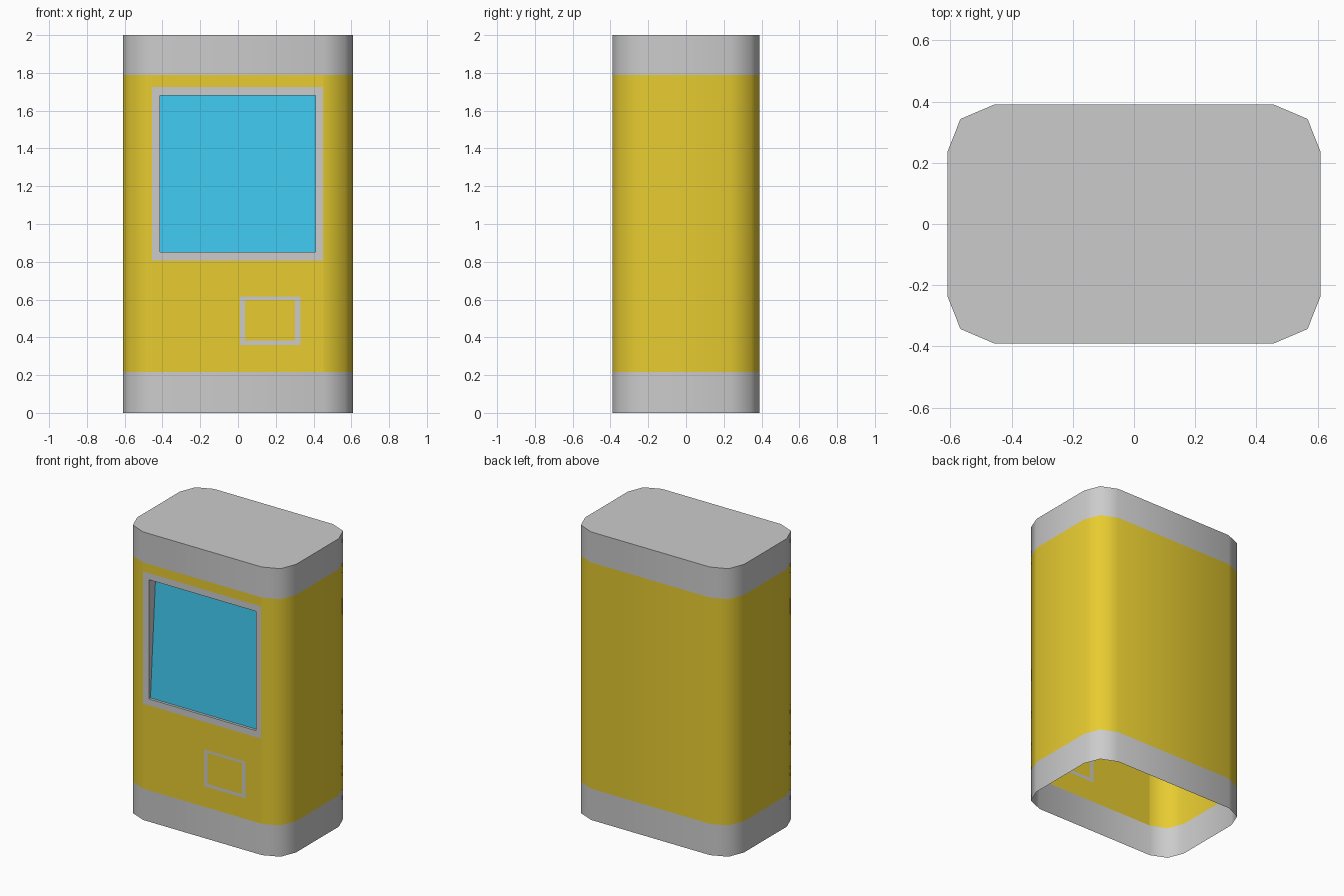
import bpy
import math

if "Cube" in bpy.data.objects:
    bpy.data.objects.remove(bpy.data.objects["Cube"])

FRONT = -0.39


def material(name, color):
    m = bpy.data.materials.new(name)
    m.diffuse_color = color
    m.use_nodes = True
    m.node_tree.nodes["Principled BSDF"].inputs["Base Color"].default_value = m.diffuse_color
    return m


YELLOW = material("yellow", (0.80, 0.60, 0.03, 1))
BLUE = material("blue", (0.05, 0.57, 0.84, 1))


def make(name, verts, faces, mat=None, smooth=False):
    me = bpy.data.meshes.new(name)
    me.from_pydata(verts, [], faces)
    me.update()
    ob = bpy.data.objects.new(name, me)
    bpy.context.collection.objects.link(ob)
    if mat:
        me.materials.append(mat)
    if smooth:
        bpy.ops.object.select_all(action='DESELECT')
        ob.select_set(True)
        bpy.context.view_layer.objects.active = ob
        bpy.ops.object.shade_smooth_by_angle(angle=math.radians(50))
    return ob


def outline(front_cuts=()):
    """Rounded rectangle, counter-clockwise, starting along the front edge."""
    q = [(0.457, 0.39), (0.567, 0.343), (0.61, 0.235)]
    front = [(x, FRONT) for x in front_cuts]
    return ([(-0.457, FRONT)] + front + [(x, -y) for x, y in q]
            + [(x, y) for x, y in reversed(q)] + [(-x, y) for x, y in q]
            + [(-x, -y) for x, y in reversed(q[1:])])


def wall(name, profile, levels, mat=None, hole=None, cap=False):
    n = len(profile)
    verts = [(x, y, z) for z in levels for x, y in profile]
    faces = []
    for k in range(len(levels) - 1):
        for i in range(n):
            j = (i + 1) % n
            (xa, ya), (xb, yb) = profile[i], profile[j]
            on_front = ya == FRONT and yb == FRONT
            if on_front and hole and hole((xa + xb) / 2, (levels[k] + levels[k + 1]) / 2):
                continue
            faces.append((k * n + i, k * n + j, (k + 1) * n + j, (k + 1) * n + i))
    if cap:
        top = (len(levels) - 1) * n
        faces.append(tuple(range(top, top + n)))
    return make(name, verts, faces, mat, smooth=True)


def rect(r, y_low, y_high):
    x0, x1, z0, z1 = r
    return [(x0, y_low, z0), (x1, y_low, z0), (x1, y_high, z1), (x0, y_high, z1)]


def ring(name, outer, inner, y_low=FRONT, y_high=FRONT):
    verts = rect(outer, FRONT, FRONT) + rect(inner, y_low, y_high)
    return make(name, verts, [(i, (i + 1) % 4, (i + 1) % 4 + 4, i + 4) for i in range(4)])


def inside(r, x, z):
    return r[0] < x < r[1] and r[2] < z < r[3]


# Rectangles on the front: x0, x1, z0, z1
frame_out = (-0.455, 0.45, 0.807, 1.725)
frame_in = (-0.412, 0.41, 0.852, 1.68)
slot_out = (0.01, 0.33, 0.36, 0.615)
slot_in = (0.037, 0.302, 0.382, 0.598)


def opening(x, z):
    return inside(frame_out, x, z) or (inside(slot_out, x, z) and not inside(slot_in, x, z))


# Grey bands and yellow body, open at the bottom
rects = (frame_out, slot_out, slot_in)
xs = sorted(v for r in rects for v in r[:2])
zs = sorted([0.217, 1.788] + [v for r in rects for v in r[2:]])
wall("base_band", outline(), [0, 0.217])
wall("body", outline(xs), zs, YELLOW, opening)
wall("top_band", outline(), [1.788, 2.0], cap=True)

# Flush frames, tilted recess and screen
ring("screen_frame", frame_out, frame_in)
ring("slot_frame", slot_out, slot_in)
ring("screen_recess", frame_in, frame_in, -0.372, -0.315)
make("screen", rect(frame_in, -0.372, -0.315), [(0, 1, 2, 3)], BLUE)
